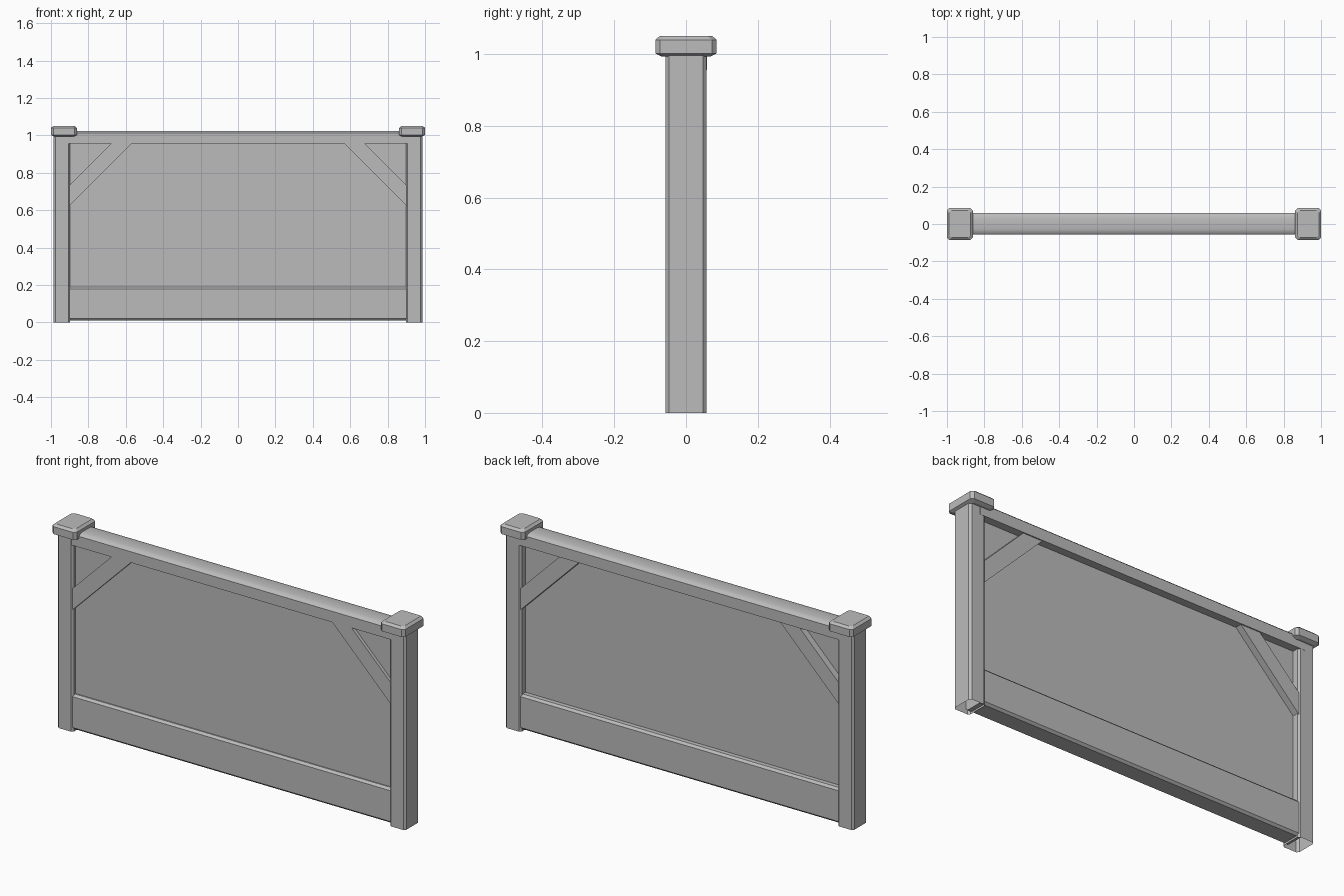
import bpy, bmesh

cube = bpy.data.objects.get("Cube")
if cube:
    bpy.data.objects.remove(cube, do_unlink=True)

grey = bpy.data.materials.new("plain_grey")
grey.use_nodes = True
colour = (0.5, 0.5, 0.5, 1)
grey.diffuse_color = colour
grey.node_tree.nodes["Principled BSDF"].inputs["Base Color"].default_value = colour


def finish(name, bm, smooth=False):
    bmesh.ops.recalc_face_normals(bm, faces=bm.faces)
    mesh = bpy.data.meshes.new(name)
    bm.to_mesh(mesh)
    bm.free()
    mesh.materials.append(grey)
    obj = bpy.data.objects.new(name, mesh)
    bpy.context.collection.objects.link(obj)
    if smooth:
        bpy.ops.object.select_all(action="DESELECT")
        obj.select_set(True)
        bpy.context.view_layer.objects.active = obj
        bpy.ops.object.shade_smooth_by_angle(angle=0.7)
    return obj


def prism(outline, axis, start, end):
    """Extrude a 2D outline along an axis; the outline gives the other two axes in order."""
    bm = bmesh.new()

    def point(p, depth):
        co = list(p)
        co.insert(axis, depth)
        return bm.verts.new(co)
    face = bm.faces.new([point(p, start) for p in outline])
    extruded = bmesh.ops.extrude_face_region(bm, geom=[face], use_keep_orig=True)
    for v in extruded["geom"]:
        if isinstance(v, bmesh.types.BMVert):
            v.co[axis] = end
    return bm


def chamfered(a0, a1, b0, b1, c):
    return [(a0 + c, b0), (a1 - c, b0), (a1, b0 + c), (a1, b1 - c),
            (a1 - c, b1), (a0 + c, b1), (a0, b1 - c), (a0, b0 + c)]


# Thin infill panel between the rails
finish("infill_panel", prism([(-0.92, -0.035), (0.92, -0.035), (0.92, 0.018), (-0.92, 0.018)],
                             2, 0.1, 0.98))

# Bottom rail with chamfered long edges
finish("bottom_rail", prism(chamfered(-0.052, 0.052, 0.01, 0.19, 0.011), 0, -0.92, 0.92))

# Handrail with a softly crowned top
crown = [(-0.056, 0.956), (0.058, 0.956), (0.058, 1.012), (0.05, 1.02),
         (0.03, 1.025), (-0.028, 1.025), (-0.048, 1.02), (-0.056, 1.012)]
finish("top_rail", prism(crown, 0, -0.93, 0.93), smooth=True)

for name, s in (("left", 1), ("right", -1)):
    # Corner post, hollow at the foot
    x0, x1 = sorted((s * 0.897, s * 0.987))
    post = prism(chamfered(x0, x1, -0.057, 0.057, 0.01), 2, 0, 1.01)
    foot = [f for f in post.faces if all(v.co.z < 0.001 for v in f.verts)]
    bmesh.ops.delete(post, geom=foot, context="FACES_ONLY")
    finish(name + "_post", post)

    # Post cap: stacked rings make the lower and upper chamfers
    bm = bmesh.new()
    rings = []
    for z, inset in ((0.994, 0.016), (1.002, 0), (1.04, 0), (1.051, 0.012)):
        x0, x1 = sorted((s * (0.862 + inset), s * (1 - inset)))
        y = 0.085 - inset
        rings.append([bm.verts.new((px, py, z))
                      for px, py in chamfered(x0, x1, -y, y, 0.013)])
    for low, high in zip(rings, rings[1:]):
        for i in range(8):
            j = (i + 1) % 8
            bm.faces.new((low[i], low[j], high[j], high[i]))
    bm.faces.new(rings[0])
    bm.faces.new(rings[-1])
    finish(name + "_post_cap", bm)

    # Diagonal brace between post and top rail
    brace = [(s * 0.91, 0.725), (s * 0.665, 0.97), (s * 0.555, 0.97), (s * 0.91, 0.615)]
    finish(name + "_brace", prism(brace, 1, -0.052, 0.052))
